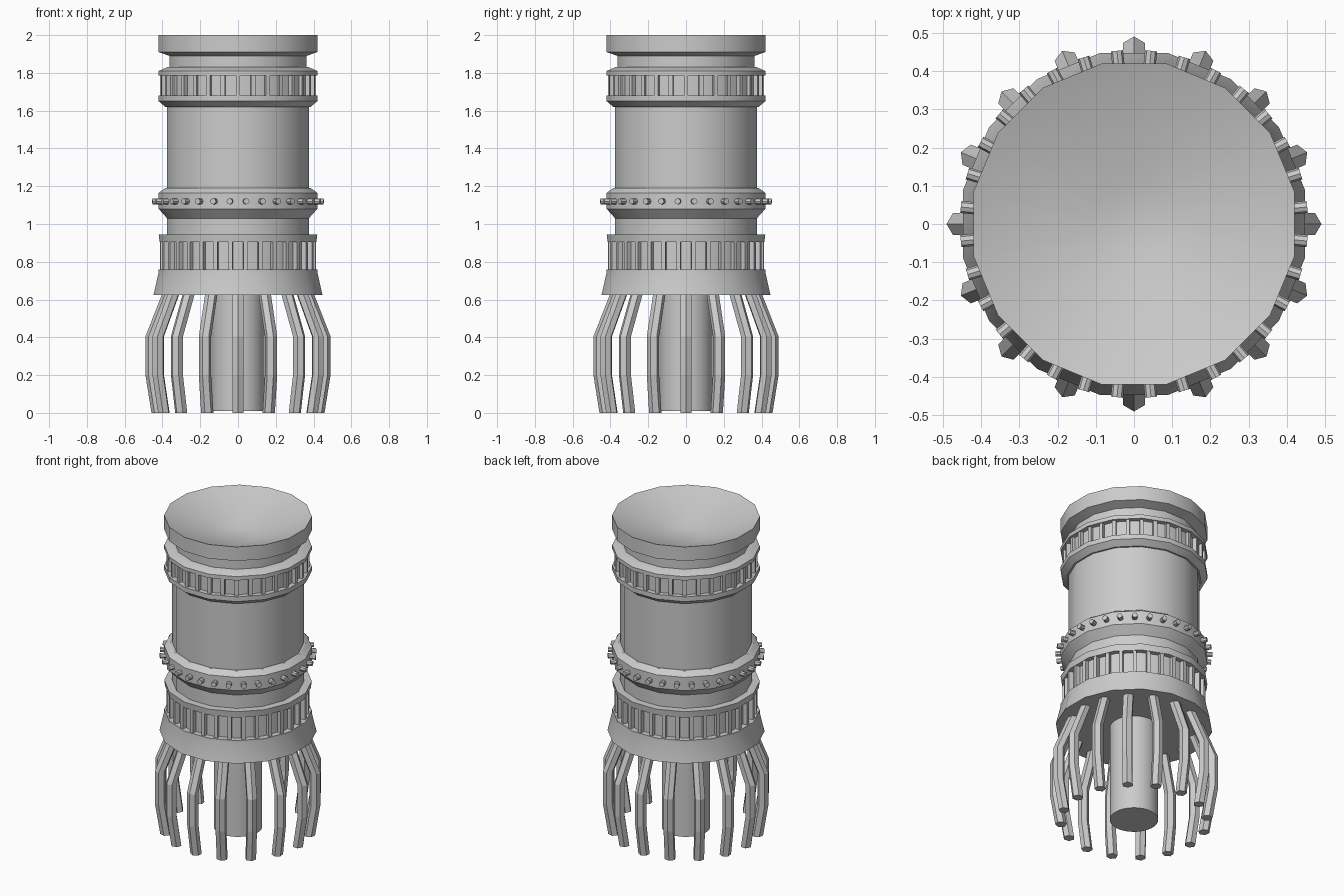
import bpy, bmesh, math
from math import pi, sin, cos
from mathutils import Matrix

if "Cube" in bpy.data.objects:
    bpy.data.objects.remove(bpy.data.objects["Cube"])

SIDES = 16


def finish(name, bm, smooth=True):
    bmesh.ops.recalc_face_normals(bm, faces=bm.faces)
    me = bpy.data.meshes.new(name)
    bm.to_mesh(me)
    bm.free()
    ob = bpy.data.objects.new(name, me)
    bpy.context.collection.objects.link(ob)
    if smooth:
        bpy.ops.object.select_all(action='DESELECT')
        ob.select_set(True)
        bpy.context.view_layer.objects.active = ob
        bpy.ops.object.shade_smooth_by_angle(angle=math.radians(28))
    return ob


def skin(bm, rings):
    """Join rings of points with quads and cap both ends."""
    vs = [[bm.verts.new(p) for p in ring] for ring in rings]
    n = len(vs[0])
    for a, b in zip(vs, vs[1:]):
        for i in range(n):
            j = (i + 1) % n
            bm.faces.new((a[i], a[j], b[j], b[i]))
    bm.faces.new(vs[0])
    bm.faces.new(vs[-1])


def lathe(name, profile, sides=SIDES):
    """Profile radii are measured to the middle of each flat side."""
    bm = bmesh.new()
    k = 1 / cos(pi / sides)
    skin(bm, [[(r * k * cos((i + .5) * 2 * pi / sides),
                r * k * sin((i + .5) * 2 * pi / sides), z) for i in range(sides)]
              for r, z in profile])
    return finish(name, bm)


def around(name, count, offset, make, smooth=False):
    """Repeat a part, made pointing along +x, around the z axis."""
    bm = bmesh.new()
    for i in range(count):
        start = len(bm.verts)
        make(bm)
        bm.verts.ensure_lookup_table()
        bmesh.ops.rotate(bm, verts=bm.verts[start:], cent=(0, 0, 0),
                         matrix=Matrix.Rotation((i + offset) * 2 * pi / count, 3, 'Z'))
    return finish(name, bm, smooth)


# Main body: skirt, recessed bands, collars, barrel and dished top
lathe("body", [
    (.447, .625), (.42, .745), (.42, .76), (.385, .76), (.385, .905),
    (.415, .905), (.42, .945), (.375, .945), (.375, 1.03),
    (.42, 1.08), (.42, 1.165), (.385, 1.19), (.375, 1.19),
    (.375, 1.62), (.385, 1.62), (.42, 1.65), (.42, 1.68), (.39, 1.68),
    (.39, 1.785), (.42, 1.785), (.42, 1.81), (.375, 1.83), (.363, 1.83),
    (.363, 1.89), (.42, 1.91), (.42, 2.0), (.108, 1.88)])

# Central core
lathe("core", [(.14, .01), (.14, .63)], 32)


# Ribs in the two recessed bands
def rib(z0, z1):
    def make(bm):
        m = Matrix.Translation((.396, 0, (z0 + z1) / 2)) @ Matrix.Diagonal((.036, .022, z1 - z0, 1))
        bmesh.ops.create_cube(bm, size=1, matrix=m)
    return make


around("lower_ribs", 32, .5, rib(.755, .91))
around("upper_ribs", 32, 0, rib(1.675, 1.79))


# Bolts around the middle collar
def bolt(bm):
    bmesh.ops.create_cone(bm, cap_ends=True, segments=8, radius1=.016, radius2=.016, depth=.05,
                          matrix=Matrix.Translation((.43, 0, 1.12)) @ Matrix.Rotation(pi / 2, 4, 'Y'))


around("collar_bolts", 32, .5, bolt)


# Bowed legs, six-sided
def leg(bm):
    path = [(.365, .64), (.457, .405), (.457, .2), (.425, 0)]
    skin(bm, [[(r + .033 * cos(a * pi / 3), .033 * sin(a * pi / 3), z) for a in range(6)]
              for r, z in path])


around("legs", 16, 0, leg)
